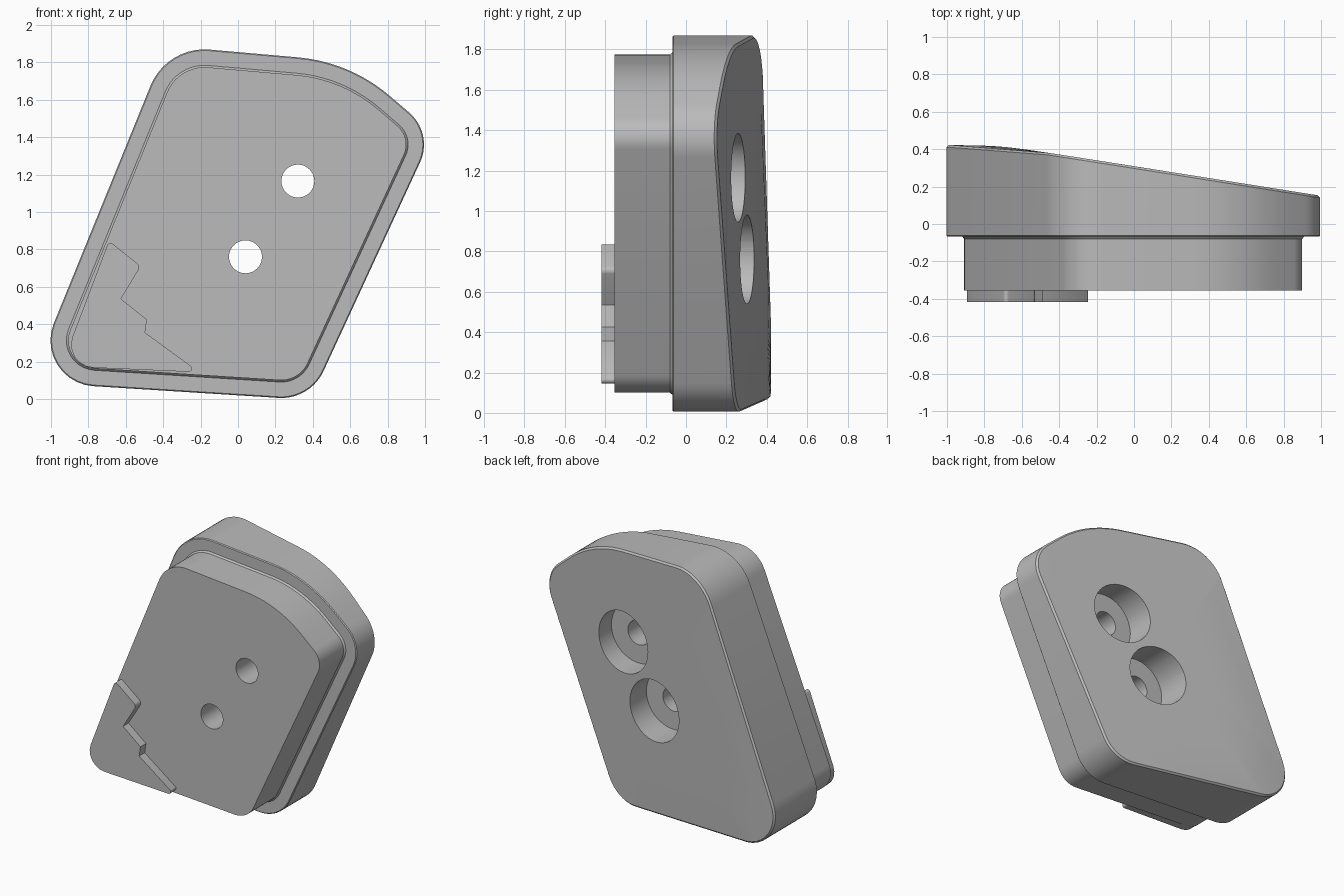
import bpy, bmesh, math
from mathutils import Vector

cube = bpy.data.objects.get("Cube")
if cube:
    bpy.data.objects.remove(cube)

grey = bpy.data.materials.new("plain grey")
grey.use_nodes = True
COLOUR = (0.5, 0.5, 0.5, 1)
grey.diffuse_color = COLOUR
grey.node_tree.nodes["Principled BSDF"].inputs["Base Color"].default_value = COLOUR


def rounded(corners, steps=10):
    """Outline in x, z from corners given as (x, z, tangent length)."""
    pts = []
    for i, (x, z, t) in enumerate(corners):
        c = Vector((x, z))
        if t == 0:
            pts.append(c)
            continue
        a = (Vector(corners[i - 1][:2]) - c).normalized()
        b = (Vector(corners[(i + 1) % len(corners)][:2]) - c).normalized()
        half = a.angle(b) / 2
        centre = c + (a + b).normalized() * t / math.cos(half)
        start, end = c + a * t - centre, c + b * t - centre
        sweep = start.angle_signed(end)
        for k in range(steps + 1):
            ang = -sweep * k / steps
            ca, sa = math.cos(ang), math.sin(ang)
            pts.append(centre + Vector((start.x * ca - start.y * sa, start.x * sa + start.y * ca)))
    return pts


def inset(pts, d):
    """Move a counter-clockwise outline inward by d."""
    out = []
    for i, p in enumerate(pts):
        t = (pts[(i + 1) % len(pts)] - pts[i - 1]).normalized()
        out.append(p + Vector((-t.y, t.x)) * d)
    return out


def back_depth(p):
    """Sloping back that levels off towards the right-hand side."""
    slope, level, soft = 0.308 - 0.159 * p.x, 0.422, 0.02
    return (slope + level - math.sqrt((slope - level) ** 2 + soft ** 2)) / 2 + 0.002


def loft(name, rings):
    """Skin rings of 3D points and close both ends."""
    bm = bmesh.new()
    loops = [[bm.verts.new(p) for p in ring] for ring in rings]
    for a, b in zip(loops, loops[1:]):
        for i in range(len(a)):
            j = (i + 1) % len(a)
            bm.faces.new((a[i], a[j], b[j], b[i]))
    bm.faces.new(loops[0][::-1])
    bm.faces.new(loops[-1])
    bmesh.ops.recalc_face_normals(bm, faces=bm.faces)
    mesh = bpy.data.meshes.new(name)
    bm.to_mesh(mesh)
    bm.free()
    mesh.materials.append(grey)
    obj = bpy.data.objects.new(name, mesh)
    bpy.context.collection.objects.link(obj)
    return obj


def flat(pts, y):
    return [(p.x, y, p.y) for p in pts]


def shade(obj):
    bpy.ops.object.select_all(action='DESELECT')
    obj.select_set(True)
    bpy.context.view_layer.objects.active = obj
    bpy.ops.object.shade_smooth_by_angle(angle=math.radians(30))


# Body: narrower plug in front, wide block behind with a sloping back
outer = rounded([(-1.113, 0.09, 0.34), (0.386, -0.005, 0.17), (1.045, 1.42, 0.17),
                 (0.60, 1.802, 0.28), (-0.381, 1.888, 0.23)])
plug = inset(outer, 0.095)
rings = [flat(plug, -0.355), flat(plug, -0.08), flat(inset(outer, 0.085), -0.068),
         flat(inset(outer, 0.006), -0.068), flat(outer, -0.062)]
rings.append([(p.x, back_depth(p) - 0.012, p.y) for p in outer])
rim = inset(outer, 0.012)
middle = Vector((0, 0.94))
for s in (1, 0.85, 0.7, 0.5, 0.3, 0.1):
    ring = [middle + (p - middle) * s for p in rim]
    rings.append([(p.x, back_depth(p), p.y) for p in ring])
body = loft("body", rings)

# Two stepped bolt holes, wide at the back
for x, z in ((0.32, 1.165), (0.04, 0.76)):
    profile = [(0.088, -0.6), (0.088, 0.08), (0.22, 0.08), (0.22, 0.7)]
    circle = [Vector((math.cos(k * math.tau / 48), math.sin(k * math.tau / 48))) for k in range(48)]
    cutter = loft("hole_cutter", [flat([Vector((x, z)) + c * r for c in circle], y) for r, y in profile])
    cutter.hide_render = True
    mod = body.modifiers.new("bolt_hole", 'BOOLEAN')
    mod.operation, mod.solver, mod.object = 'DIFFERENCE', 'EXACT', cutter
    bpy.context.view_layer.objects.active = body
    bpy.ops.object.modifier_apply(modifier=mod.name)
    bpy.data.objects.remove(cutter)
shade(body)

# Raised stepped pad in the lower front corner
pad_outline = rounded([(-0.945, 0.175, 0.17), (-0.235, 0.144, 0.03), (-0.25, 0.175, 0), (-0.497, 0.355, 0),
                       (-0.487, 0.425, 0), (-0.626, 0.535, 0), (-0.52, 0.71, 0.025),
                       (-0.69, 0.845, 0.025)], 6)
pad = loft("corner_pad", [flat(pad_outline, -0.418), flat(pad_outline, -0.345)])
shade(pad)
